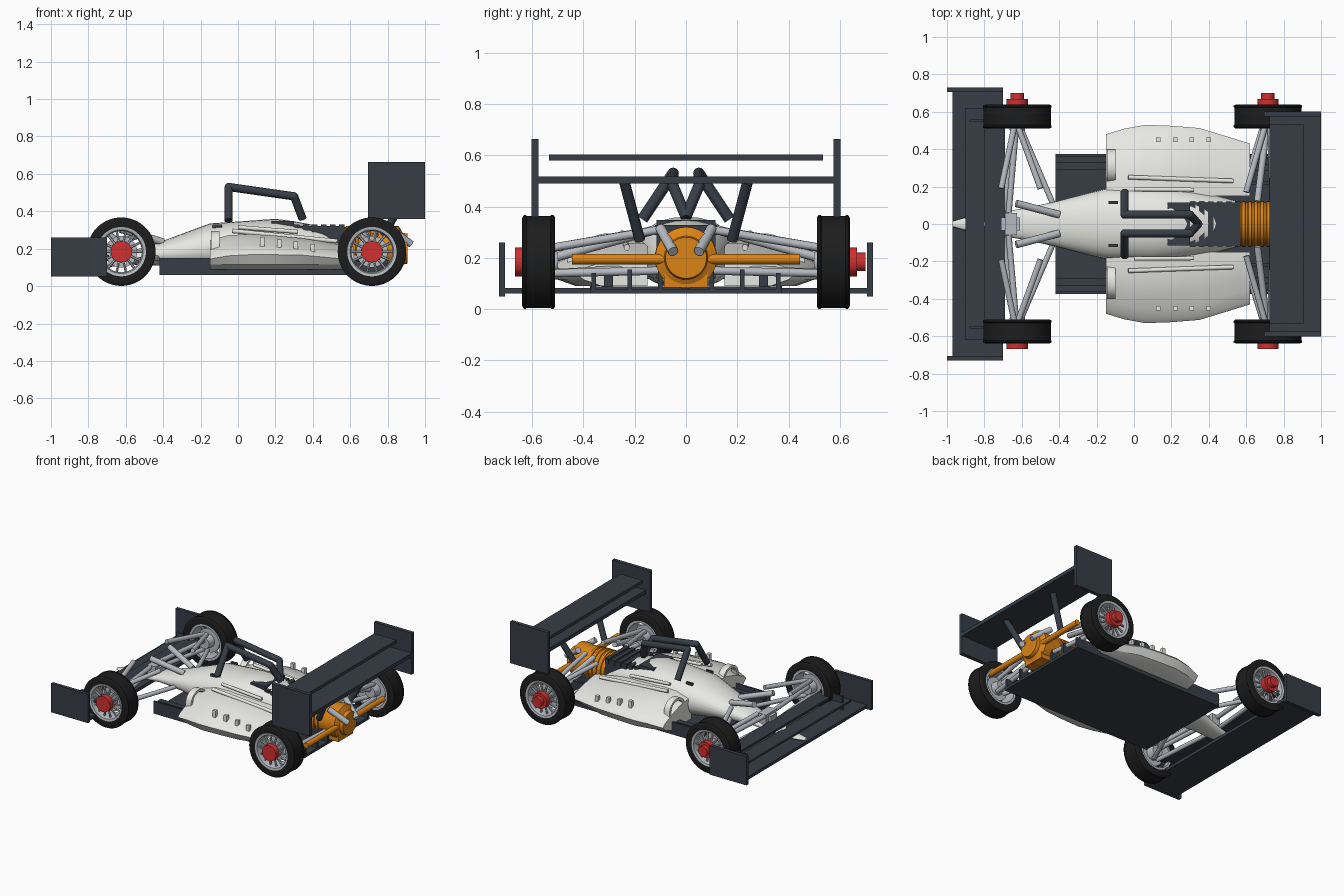
import bpy, bmesh
from math import pi, sin, cos, radians, copysign
from mathutils import Vector, Matrix

if "Cube" in bpy.data.objects:
    bpy.data.objects.remove(bpy.data.objects["Cube"])


def mat(name, r, g, b):
    m = bpy.data.materials.new(name)
    m.diffuse_color = (r, g, b, 1)
    m.use_nodes = True
    m.node_tree.nodes["Principled BSDF"].inputs["Base Color"].default_value = m.diffuse_color
    return m


WHITE = mat("white_paint", .80, .80, .77)
DARK = mat("dark_panel", .038, .048, .062)
RUBBER = mat("rubber", .012, .012, .012)
METAL = mat("metal", .47, .50, .54)
RED = mat("red_hub", .62, .03, .03)
ORANGE = mat("orange_case", .72, .23, .008)


def finish(bm, name, m, angle=35):
    bmesh.ops.recalc_face_normals(bm, faces=bm.faces)
    me = bpy.data.meshes.new(name)
    bm.to_mesh(me)
    bm.free()
    me.materials.append(m)
    me.shade_smooth()
    me.set_sharp_from_angle(angle=radians(angle))
    ob = bpy.data.objects.new(name, me)
    bpy.context.collection.objects.link(ob)
    return ob


def box(name, m, x, y, z):
    bm = bmesh.new()
    bmesh.ops.create_cube(bm, size=1)
    for v in bm.verts:
        v.co = [(a + b) / 2 + c * (b - a) for c, (a, b) in zip(v.co, (x, y, z))]
    return finish(bm, name, m)


def loft(name, m, rings, cap=True, angle=35):
    bm = bmesh.new()
    vs = [[bm.verts.new(p) for p in r] for r in rings]
    n = len(vs[0])
    for a, b in zip(vs, vs[1:]):
        for i in range(n):
            bm.faces.new((a[i], a[(i + 1) % n], b[(i + 1) % n], b[i]))
    if cap:
        bm.faces.new(vs[0])
        bm.faces.new(vs[-1])
    return finish(bm, name, m, angle)


def lathe(name, m, prof, axis, c, n=40, cap=True):
    """prof: (position along axis, radius); c: the two other centre coordinates"""
    rings = []
    for p, r in prof:
        ring = []
        for i in range(n):
            u, w = c[0] + r * cos(2 * pi * i / n), c[1] + r * sin(2 * pi * i / n)
            ring.append((p, u, w) if axis == 'x' else (u, p, w))
        rings.append(ring)
    return loft(name, m, rings, cap)


def tube(name, m, pts, r, n=14):
    bm = bmesh.new()
    pts = [Vector(p) for p in pts]
    for a, b in zip(pts, pts[1:]):
        d = b - a
        M = Matrix.Translation((a + b) / 2) @ d.to_track_quat('Z', 'Y').to_matrix().to_4x4()
        bmesh.ops.create_cone(bm, cap_ends=True, segments=n, radius1=r, radius2=r,
                              depth=d.length, matrix=M)
    for p in pts[1:-1]:
        bmesh.ops.create_uvsphere(bm, u_segments=n, v_segments=8, radius=r,
                                  matrix=Matrix.Translation(p))
    return finish(bm, name, m)


def span(s, a, b):
    return tuple(sorted((s * a, s * b)))


# main body: lofted rounded sections (x, half width, bottom, top)
def section(x, w, zb, zt, n=28):
    zc, h = (zb + zt) / 2, (zt - zb) / 2
    f = lambda t: copysign(abs(t) ** .92, t)
    return [(x, w * f(cos(2 * pi * i / n)), zc + h * f(sin(2 * pi * i / n))) for i in range(n)]


loft("main_body", WHITE, [section(*s) for s in (
    (-.97, .015, .09, .108), (-.90, .035, .085, .117), (-.70, .065, .10, .15),
    (-.58, .085, .115, .185), (-.42, .12, .11, .235), (-.15, .19, .08, .335),
    (.1, .2, .08, .352), (.2, .19, .08, .36), (.32, .175, .08, .343),
    (.45, .15, .08, .318), (.6, .11, .08, .25))])

# engine cover with cooling fins, headrest
box("engine_cover", DARK, (.18, .57), (-.115, .115), (.12, .32))
box("headrest", DARK, (.18, .30), (-.115, .115), (.3, .348))
for i in range(6):
    x = .30 + i * .048
    box("engine_fin", DARK, (x, x + .03), (-.12, .12), (.29, .328))

# gearbox with rings, final drive and cross shaft
prof = [(.56, .115)]
for i in range(5):
    x = .575 + i * .033
    prof += [(x, .115), (x + .003, .122), (x + .019, .122), (x + .022, .115)]
prof += [(.78, .115), (.82, .12), (.86, .12), (.88, .085), (.905, .08)]
lathe("gearbox", ORANGE, prof, 'x', (0, .2))
box("gearbox_foot", ORANGE, (.66, .87), (-.085, .085), (.085, .16))
tube("cross_shaft", ORANGE, [(.86, -.445, .195), (.86, .445, .195)], .02)

# floor and diffuser
box("floor", DARK, (-.42, .73), (-.375, .375), (.06, .088))
box("diffuser", DARK, (.73, .80), (-.375, .375), (.06, .078))

# front wing
box("front_wing_main", DARK, (-.97, -.70), (-.71, .71), (.06, .082))
box("front_wing_flap", DARK, (-.90, -.79), (-.62, .62), (.118, .133))
box("front_wing_tail_flap", DARK, (-.80, -.69), (-.62, .62), (.15, .165))

# rear wing
box("rear_wing_main", DARK, (.725, 1.0), (-.58, .58), (.49, .517))
box("rear_wing_flap", DARK, (.725, .905), (-.535, .535), (.58, .603))

# suspension bracket on the nose
box("front_bracket", METAL, (-.69, -.625), (-.06, .06), (.15, .225))
box("front_bracket_bar", METAL, (-.71, -.61), (-.035, .035), (.17, .21))

for s in (-1, 1):
    # wing end plates and fences
    box("front_end_plate", DARK, (-1, -.70), span(s, .705, .73), (.05, .26))
    box("front_wing_fence", DARK, (-.88, -.70), span(s, .545, .56), (.08, .18))
    box("rear_end_plate", DARK, (.695, 1.0), span(s, .575, .602), (.36, .663))
    tube("rear_wing_support", DARK, [(.90, s * .24, .495), (.78, s * .18, .27)], .021)

    # floor fences
    box("floor_edge_fence", DARK, (-.42, -.14), span(s, .362, .375), (.07, .15))
    box("floor_inner_strip", DARK, (-.42, -.14), span(s, .29, .33), (.08, .135))
    for y, z in ((.1, .16), (.22, .155), (.36, .14)):
        box("diffuser_fence", DARK, (.60, .80), span(s, y - .009, y + .009), (.065, z))
    box("diffuser_block", DARK, (.60, .72), span(s, .285, .32), (.08, .13))

    # sidepod: (x, outer y, shoulder z, inner top z)
    rings = []
    for x, o, zs, zt in ((-.15, .48, .155, .245), (-.05, .51, .172, .272), (.06, .53, .178, .278),
                         (.2, .525, .178, .27), (.35, .513, .175, .255), (.62, .43, .15, .21)):
        m = zt - zs
        rings.append([(x, s * .15, .09), (x, s * (o - .10), .09), (x, s * (o - .03), .115),
                      (x, s * o, zs - .01), (x, s * (o - .02), zs + .12 * m),
                      (x, s * (o - .08), zs + .42 * m), (x, s * (o - .15), zs + .72 * m),
                      (x, s * (o - .24), zt), (x, s * .15, zt)])
    loft("sidepod", WHITE, rings, angle=25)

    # arched inlet frame
    rings = []
    for i in range(15):
        t = pi * i / 14
        rings.append([(x, s * (.31 + r * cos(t)), .19 + (r + .015) * sin(t) ** .7)
                      for x, r in ((-.145, .09), (-.10, .09), (-.10, .072), (-.145, .072))])
    loft("inlet_frame", WHITE, rings)

    # rails and stubs on the sidepod
    tube("sidepod_rail", WHITE, [(-.03, s * .25, .295), (.53, s * .23, .24)], .012)
    tube("body_rail", WHITE, [(.0, s * .185, .315), (.32, s * .183, .29)], .011)
    for i in range(4):
        x = .13 + i * .09
        z = .262 - i * .012
        box("sidepod_stub", WHITE, (x - .012, x + .012), span(s, .438, .462), (z - .07, z))
    box("mirror", DARK, (-.135, -.085), span(s, .107, .122), (.29, .33))

    # roll bar and exhaust
    tube("roll_bar", DARK, [(-.05, s * .17, .35), (-.05, s * .05, .53), (.30, s * .05, .48),
                            (.345, 0, .36)], .022)
    tube("exhaust", METAL, [(.80, s * .10, .315), (.925, s * .05, .225)], .02)

    # suspension arms (from wheel, to body)
    for a, b, r in (((-.64, .52, .24), (-.71, .19, .29), .016),
                    ((-.62, .52, .24), (-.50, .19, .28), .016),
                    ((-.64, .52, .13), (-.70, .05, .15), .015),
                    ((-.61, .52, .13), (-.43, .10, .15), .015),
                    ((-.63, .52, .20), (-.67, .06, .21), .016),
                    ((-.63, .11, .305), (-.40, .05, .235), .02),
                    ((.70, .52, .24), (.60, .17, .30), .016),
                    ((.73, .52, .24), (.74, .10, .31), .016),
                    ((.69, .52, .14), (.58, .16, .16), .016),
                    ((.74, .52, .14), (.78, .10, .15), .016),
                    ((.71, .52, .20), (.66, .12, .31), .018)):
        tube("suspension_arm", METAL, [(a[0], s * a[1], a[2]), (b[0], s * b[1], b[2])], r, 12)

    # wheels: tyre, rim, spokes, brake disc, hub
    for x in (-.624, .716):
        c = (x, .184)
        tyre = ((.512, .13), (.51, .17), (.513, .178), (.518, .183), (.525, .183), (.528, .18),
                (.622, .18), (.625, .183), (.632, .183), (.636, .178), (.639, .17), (.637, .13),
                (.512, .13))
        lathe("tyre", RUBBER, [(s * y, r) for y, r in tyre], 'y', c, 56, False)
        rim = ((.515, .132), (.515, .114), (.54, .110), (.615, .110), (.636, .117), (.639, .132),
               (.515, .132))
        lathe("rim", METAL, [(s * y, r) for y, r in rim], 'y', c, 48, False)
        lathe("brake_disc", METAL, [(s * .555, .085), (s * .57, .085)], 'y', c, 32)
        lathe("axle", METAL, [(s * .50, .04), (s * .615, .055), (s * .63, .06)], 'y', c, 24)
        for i in range(14):
            t = 2 * pi * i / 14
            tube("spoke", METAL, [(x + r * cos(t), s * y, .184 + r * sin(t))
                                  for r, y in ((.045, .62), (.116, .612))], .007, 6)
        hub = [(.62, .057), (.667, .057)]
        if s > 0:
            hub += [(.667, .036), (.70, .036)]
        lathe("hub_nut", RED, [(s * y, r) for y, r in hub], 'y', c, 24)
